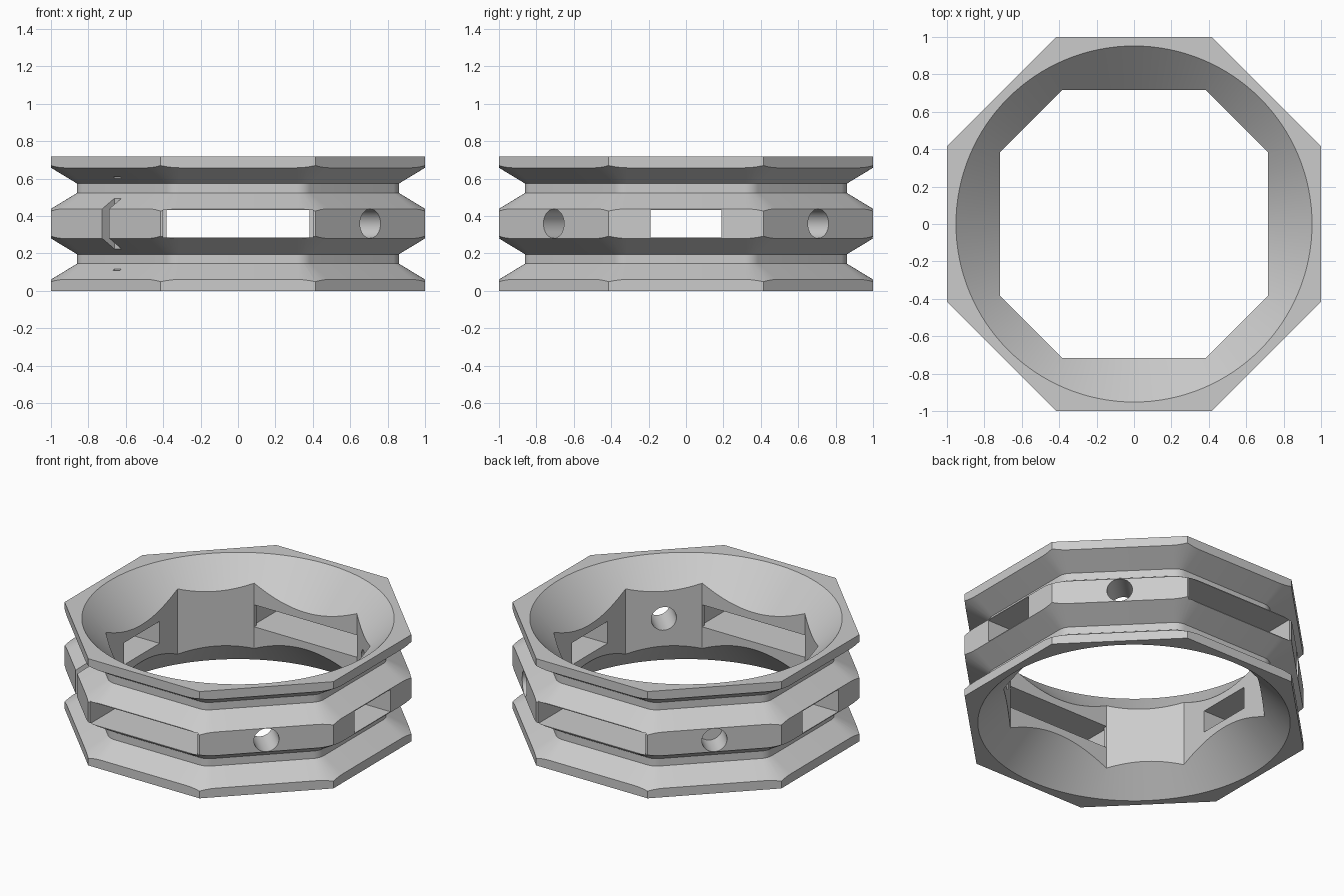
import bpy, bmesh, math
from mathutils import Matrix, Vector

H = 0.718            # overall height
MID = H / 2
CORE = 0.76          # apothem of the sharp octagon behind the rounded groove

old = bpy.data.objects.get("Cube")
if old:
    bpy.data.objects.remove(old, do_unlink=True)

grey = bpy.data.materials.new("light grey")
grey.use_nodes = True
colour = (0.6, 0.6, 0.6, 1)
grey.diffuse_color = colour
grey.node_tree.nodes["Principled BSDF"].inputs["Base Color"].default_value = colour


def make(name, bm):
    bmesh.ops.recalc_face_normals(bm, faces=bm.faces[:])
    mesh = bpy.data.meshes.new(name)
    bm.to_mesh(mesh)
    bm.free()
    mesh.materials.append(grey)
    ob = bpy.data.objects.new(name, mesh)
    bpy.context.collection.objects.link(ob)
    return ob


def loft(name, sections):
    """Closed solid through a list of (z, outline) sections."""
    bm = bmesh.new()
    rings = [[bm.verts.new((x, y, z)) for x, y in pts] for z, pts in sections]
    for a, b in zip(rings, rings[1:]):
        n = len(a)
        for i in range(n):
            bm.faces.new((a[i], a[(i + 1) % n], b[(i + 1) % n], b[i]))
    bm.faces.new(rings[0])
    bm.faces.new(rings[-1])
    return make(name, bm)


def circle(r, n, start=0.0):
    return [(r * math.cos(start + math.tau * i / n),
             r * math.sin(start + math.tau * i / n)) for i in range(n)]


def rounded_octagon(apothem, steps=6):
    pts = []
    for k in range(8):
        c = math.radians(22.5 + 45 * k)
        r = CORE / math.cos(math.pi / 8)
        for s in range(steps + 1):
            a = math.radians(45 * k + 45 * s / steps)
            pts.append((r * math.cos(c) + (apothem - CORE) * math.cos(a),
                        r * math.sin(c) + (apothem - CORE) * math.sin(a)))
    return pts


def box(name, centre, size, angle=0.0):
    bm = bmesh.new()
    bmesh.ops.create_cube(bm, size=1, matrix=Matrix.Rotation(angle, 4, 'Z')
                          @ Matrix.Translation(centre) @ Matrix.Diagonal((*size, 1)))
    return make(name, bm)


def hole(name, angle, inner, outer):
    bm = bmesh.new()
    place = (Matrix.Rotation(angle, 4, 'Z')
             @ Matrix.Translation(((inner + outer) / 2, 0, MID))
             @ Matrix.Rotation(math.pi / 2, 4, 'Y'))
    bmesh.ops.create_cone(bm, cap_ends=True, segments=48, radius1=0.078,
                          radius2=0.078, depth=outer - inner, matrix=place)
    return make(name, bm)


def combine(target, tool, operation='DIFFERENCE'):
    mod = target.modifiers.new("cut", 'BOOLEAN')
    mod.operation = operation
    mod.solver = 'EXACT'
    mod.object = tool
    bpy.context.view_layer.update()
    result = bpy.data.meshes.new_from_object(
        target.evaluated_get(bpy.context.evaluated_depsgraph_get()))
    target.modifiers.clear()
    target.data = result
    bpy.data.objects.remove(tool, do_unlink=True)


# Octagonal body, trimmed by a double-grooved spool
corner = 1 / math.cos(math.pi / 8)
outline = circle(corner, 8, math.pi / 8)
ring = loft("octagonal_ring", [(0, outline), (H, outline)])
half = [(-0.05, 1.05), (0.03, 1.05), (0.145, 0.86), (0.195, 0.86), (0.31, 1.05)]
profile = half + [(H - z, a) for z, a in reversed(half)]
combine(ring, loft("spool", [(z, rounded_octagon(a)) for z, a in profile]), 'INTERSECT')

# Bore with eight flats, and a flared cone at each end
p, q = 0.717, 0.382
bore = [(p, -q), (p, q), (q, p), (-q, p), (-p, q), (-p, -q), (-q, -p), (q, -p)]
combine(ring, loft("bore", [(-0.2, bore), (H + 0.2, bore)]))
flare = [(-0.1, 1.052), (MID, 0.952 - MID), (H + 0.1, 1.052)]
combine(ring, loft("flare", [(z, circle(r, 128)) for z, r in flare]))

# Slots through the four straight walls
combine(ring, box("long_slot", (0, 0, MID), (0.764, 2.4, 0.148)))
combine(ring, box("short_slot", (0, 0, MID), (2.4, 0.38, 0.148)))
for side in (-1, 1):
    combine(ring, box("slot_mouth", (0, side * 0.95, MID), (0.8, 0.42, 0.148)))

# Round holes in three diagonal walls (one blind), index notch in the fourth
for degrees, inner in ((-45, 0.6), (45, 0.6), (135, 0.83)):
    combine(ring, hole("hole", math.radians(degrees), inner, 1.1))
combine(ring, box("notch", (1.0, 0, MID), (0.186, 0.053, 0.5), math.radians(225)))

# Smooth the cones, holes and groove corners, keep the flats crisp
bpy.ops.object.select_all(action='DESELECT')
ring.select_set(True)
bpy.context.view_layer.objects.active = ring
bpy.ops.object.shade_smooth_by_angle(angle=math.radians(25))
